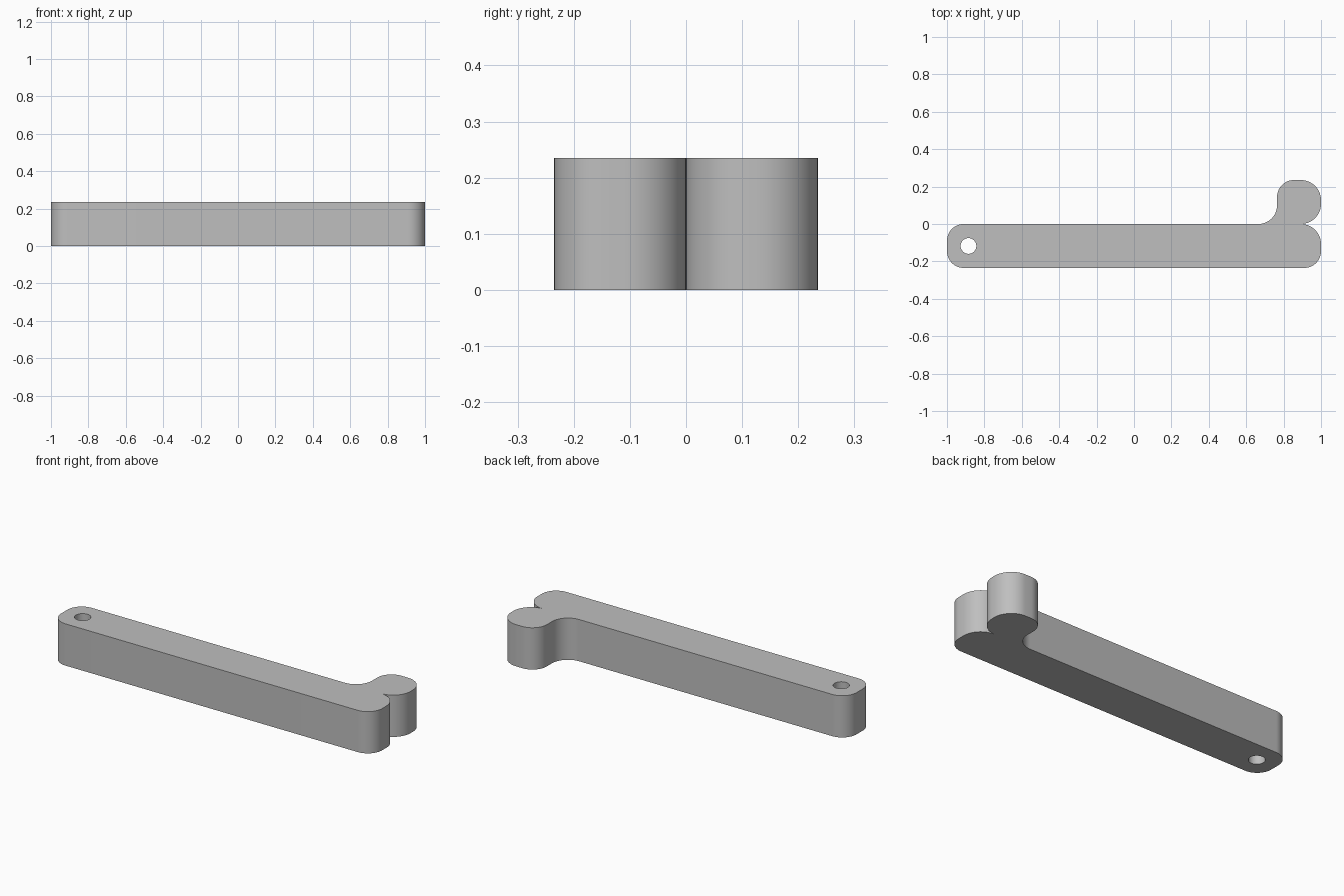
import bpy
import bmesh
from math import cos, sin, radians
from mathutils import Vector

if "Cube" in bpy.data.objects:
    bpy.data.objects.remove(bpy.data.objects["Cube"], do_unlink=True)

WIDTH = 0.235      # bar width, also the thickness
CORNER = 0.09
HOOK = 0.108
FILLET = 0.1


def arc(cx, cy, r, start, end, steps=14):
    """Points along an arc, angles in degrees."""
    angles = [radians(start + (end - start) * i / steps) for i in range(steps + 1)]
    return [(cx + r * cos(a), cy + r * sin(a)) for a in angles]


# Outline, counter-clockwise from the bar's front left corner
outline = (
    arc(-1 + CORNER, -WIDTH + CORNER, CORNER, 180, 270)
    + arc(1 - CORNER, -WIDTH + CORNER, CORNER, 270, 360)
    + arc(1 - HOOK, -HOOK, HOOK, 0, 90)              # lower side of the notch
    + arc(1 - HOOK, HOOK, HOOK, 270, 360)[1:]        # upper side of the notch
    + arc(1 - HOOK, WIDTH - HOOK, HOOK, 0, 90)
    + arc(0.765 + CORNER, WIDTH - CORNER, CORNER, 90, 180)
    + arc(0.765 - FILLET, FILLET, FILLET, 0, -90)    # inner fillet of the hook
    + arc(-1 + CORNER, -CORNER, CORNER, 90, 180)
)
hole = arc(-0.885, -WIDTH / 2, 0.042, 0, 360, 32)[:-1]

# Hooked bar: fill the outline around the hole, then extrude
bm = bmesh.new()
edges = []
for loop in (outline, hole):
    verts = [bm.verts.new((x, y, 0)) for x, y in loop]
    edges += [bm.edges.new((v, verts[i - 1])) for i, v in enumerate(verts)]
bmesh.ops.triangle_fill(bm, edges=edges, use_beauty=True, use_dissolve=False,
                        normal=Vector((0, 0, 1)))
result = bmesh.ops.extrude_face_region(bm, geom=bm.faces[:], use_keep_orig=True)
top = [g for g in result["geom"] if isinstance(g, bmesh.types.BMVert)]
bmesh.ops.translate(bm, verts=top, vec=(0, 0, WIDTH))
bmesh.ops.recalc_face_normals(bm, faces=bm.faces[:])
mesh = bpy.data.meshes.new("hooked_bar")
bm.to_mesh(mesh)
bm.free()

bar = bpy.data.objects.new("hooked_bar", mesh)
bpy.context.collection.objects.link(bar)

# Plain grey material
grey = bpy.data.materials.new("grey")
grey.use_nodes = True
color = (0.52, 0.52, 0.52, 1)
grey.diffuse_color = color
grey.node_tree.nodes["Principled BSDF"].inputs["Base Color"].default_value = color
mesh.materials.append(grey)

bpy.context.view_layer.objects.active = bar
bar.select_set(True)
bpy.ops.object.shade_smooth_by_angle(angle=radians(35))
